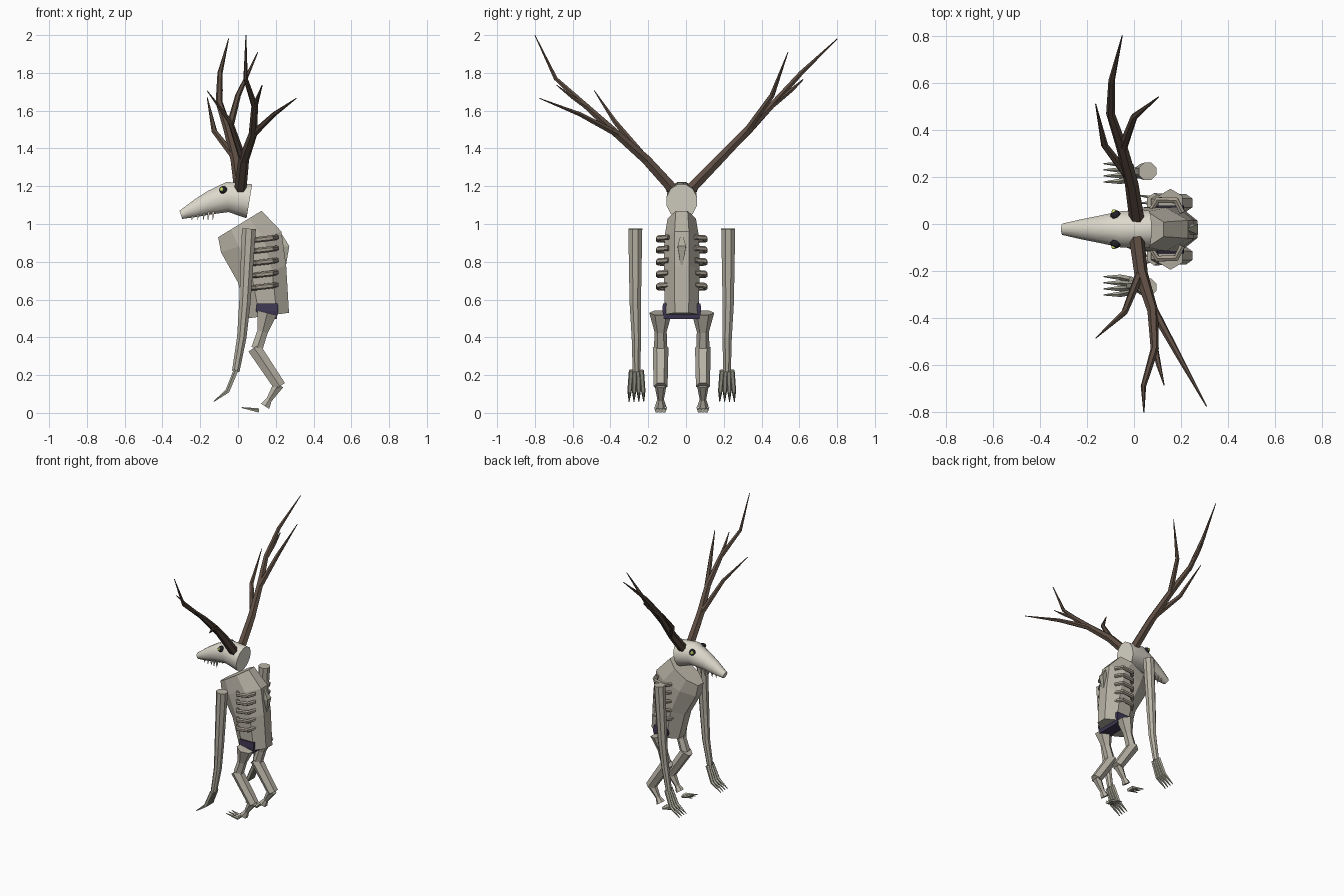
import bpy, bmesh, math
from mathutils import Vector

CY = -0.0225   # symmetry plane of the body
X, Y = Vector((1, 0, 0)), Vector((0, 1, 0))


def material(name, rgb):
    m = bpy.data.materials.new(name)
    m.diffuse_color = (*rgb, 1)
    return m


SKULL = material("skull_bone", (0.72, 0.69, 0.60))
HIDE = material("pale_hide", (0.48, 0.45, 0.38))
CLAW = material("claw", (0.42, 0.41, 0.33))
RIB = material("rib_bone", (0.36, 0.32, 0.26))
HORN = material("antler", (0.11, 0.075, 0.055))
CLOTH = material("cloth", (0.05, 0.04, 0.09))
BLACK = material("socket", (0.015, 0.015, 0.02))
GLOW = material("eye_glow", (0.65, 0.8, 0.15))


def loft(name, rings, n, mat, smooth=False):
    """Skin capped rings, each (centre, half axis u, half axis v)."""
    bm = bmesh.new()
    k = 1 / math.cos(math.pi / n)
    rows = []
    for c, u, v in rings:
        row = []
        for i in range(n):
            a = 2 * math.pi * (i + 0.5) / n
            row.append(bm.verts.new(c + (u * math.cos(a) + v * math.sin(a)) * k))
        rows.append(row)
    for a, b in zip(rows, rows[1:]):
        for i in range(n):
            j = (i + 1) % n
            bm.faces.new((a[i], a[j], b[j], b[i]))
    bm.faces.new(rows[0])
    bm.faces.new(rows[-1])
    bmesh.ops.recalc_face_normals(bm, faces=bm.faces)
    if smooth:
        for f in bm.faces:
            f.smooth = len(f.verts) == 4
    me = bpy.data.meshes.new(name)
    bm.to_mesh(me)
    bm.free()
    me.materials.append(mat)
    ob = bpy.data.objects.new(name, me)
    bpy.context.collection.objects.link(ob)
    return ob


def slab(name, prof, n, mat, smooth=False):
    """Loft from side-profile pairs (x1, z1, x2, z2, half width)."""
    rings = []
    for x1, z1, x2, z2, w in prof:
        a, b = Vector((x1, CY, z1)), Vector((x2, CY, z2))
        rings.append(((a + b) / 2, (b - a) / 2, Y * w))
    return loft(name, rings, n, mat, smooth)


def tube(name, path, n, mat, ref=Y):
    """Tapered tube through (x, y, z, radius) points."""
    pts = [Vector(p[:3]) for p in path]
    rings = []
    for i, p in enumerate(pts):
        t = (pts[min(i + 1, len(pts) - 1)] - pts[max(i - 1, 0)]).normalized()
        v = (ref - t * ref.dot(t)).normalized()
        r = path[i][3]
        rings.append((p, t.cross(v) * r, v * r))
    return loft(name, rings, n, mat)


def ball(name, loc, r, mat):
    bpy.ops.mesh.primitive_uv_sphere_add(segments=10, ring_count=6, radius=r, location=loc)
    ob = bpy.context.object
    ob.name = name
    ob.data.materials.append(mat)


# torso, skull and hip cloth
slab("torso", [(0.05, 0.50, 0.27, 0.53, 0.088), (0.0, 0.69, 0.255, 0.78, 0.095),
               (-0.09, 0.85, 0.23, 0.96, 0.092), (-0.105, 0.93, 0.125, 1.07, 0.075)], 8, HIDE)
slab("skull", [(0.075, 1.21, 0.045, 1.03, 0.080), (-0.06, 1.223, -0.05, 1.063, 0.077),
               (-0.16, 1.175, -0.15, 1.05, 0.056), (-0.23, 1.13, -0.22, 1.037, 0.042),
               (-0.31, 1.07, -0.295, 1.027, 0.024)], 12, SKULL, True)
slab("hip_cloth", [(0.125, 0.498, 0.205, 0.498, 0.095), (0.095, 0.54, 0.212, 0.54, 0.102),
                   (0.10, 0.58, 0.21, 0.58, 0.10)], 4, CLOTH)
tube("spine_spur", [(0.225, CY, 0.95, 0.004), (0.25, CY, 0.88, 0.022), (0.248, CY, 0.77, 0.004)], 4, CLAW)

for s, side in ((1, "left"), (-1, "right")):
    def P(x, y, z, r):
        return (x, CY + s * y, z, r)

    # eyes
    ball(side + "_eye_socket", (-0.078, CY + s * 0.060, 1.18), 0.022, BLACK)
    ball(side + "_eye", (-0.085, CY + s * 0.074, 1.183), 0.011, GLOW)

    # teeth
    for i, x in enumerate((-0.13, -0.155, -0.18, -0.21, -0.24)):
        y = 0.034 - i * 0.004
        tube(f"{side}_tooth_{i}", [P(x, y, 1.065, 0.007), P(x - 0.004, y, 1.02, 0.001)], 4, SKULL)

    # ribs
    for i, z in enumerate((0.92, 0.862, 0.798, 0.733, 0.668)):
        tube(f"{side}_rib_{i}", [P(0.205, 0.07, z + 0.01, 0.012), P(0.18, 0.122, z + 0.006, 0.013),
                                 P(0.10, 0.125, z - 0.004, 0.013), P(0.065, 0.07, z - 0.008, 0.010)],
             6, RIB, Vector((0, 0, 1)))

    # arm and clawed fingers
    tube(side + "_arm", [P(0.058, 0.246, 0.975, 0.037), P(0.036, 0.246, 0.58, 0.030),
                         P(0.020, 0.240, 0.40, 0.025), P(-0.012, 0.240, 0.22, 0.020)], 8, HIDE)
    for i in range(4):
        d = i - 1.5
        y = 0.240 + d * 0.024
        tube(f"{side}_finger_{i}", [P(-0.01, 0.240 + d * 0.018, 0.225, 0.011), P(-0.055, y, 0.115, 0.010),
                                    P(-0.128, y + d * 0.002, 0.06, 0.002)], 5, CLAW)

    # leg with backward hock and toes
    tube(side + "_thigh", [P(0.155, 0.112, 0.53, 0.052), P(0.13, 0.112, 0.43, 0.028),
                           P(0.10, 0.112, 0.34, 0.030)], 6, HIDE)
    tube(side + "_shin", [P(0.085, 0.112, 0.345, 0.036), P(0.222, 0.112, 0.14, 0.032)], 6, HIDE)
    tube(side + "_ankle", [P(0.215, 0.112, 0.15, 0.028), P(0.165, 0.112, 0.07, 0.015),
                           P(0.143, 0.112, 0.035, 0.026)], 6, HIDE)
    for i in (-1, 0, 1):
        tube(f"{side}_toe_{i + 1}", [P(0.11, 0.112 + i * 0.018, 0.012, 0.010),
                                     P(0.02, 0.112 + i * 0.032, 0.028, 0.002)], 5, CLAW)

# antlers: one main beam with branching tines on each side
antlers = {
    "left_antler_beam": [(0.012, 0.02, 1.18, 0.028), (-0.01, 0.17, 1.335, 0.025), (-0.05, 0.32, 1.49, 0.021),
                         (-0.10, 0.47, 1.645, 0.016), (-0.095, 0.61, 1.80, 0.012), (-0.05, 0.80, 1.98, 0.002)],
    "left_tine_inner": [(-0.05, 0.32, 1.49, 0.018), (0.0, 0.455, 1.68, 0.013), (0.105, 0.54, 1.91, 0.002)],
    "left_tine_front": [(-0.015, 0.19, 1.35, 0.018), (-0.125, 0.335, 1.49, 0.013), (-0.163, 0.51, 1.67, 0.002)],
    "left_tine_outer": [(-0.10, 0.46, 1.63, 0.014), (-0.092, 0.56, 1.71, 0.010), (-0.09, 0.62, 1.765, 0.003)],
    "right_antler_beam": [(0.012, -0.065, 1.18, 0.028), (0.03, -0.21, 1.34, 0.025), (0.08, -0.37, 1.48, 0.020),
                          (0.088, -0.53, 1.625, 0.015), (0.04, -0.69, 1.77, 0.010), (0.042, -0.80, 2.0, 0.002)],
    "right_tine_outer": [(0.08, -0.36, 1.475, 0.017), (0.19, -0.56, 1.58, 0.011), (0.308, -0.775, 1.665, 0.002)],
    "right_tine_inner": [(0.03, -0.20, 1.33, 0.018), (-0.04, -0.375, 1.54, 0.012), (-0.163, -0.485, 1.705, 0.002)],
    "right_tine_back": [(0.088, -0.52, 1.615, 0.012), (0.105, -0.60, 1.67, 0.009), (0.128, -0.685, 1.735, 0.002)],
}
for name, path in antlers.items():
    tube(name, path, 6, HORN, X)
